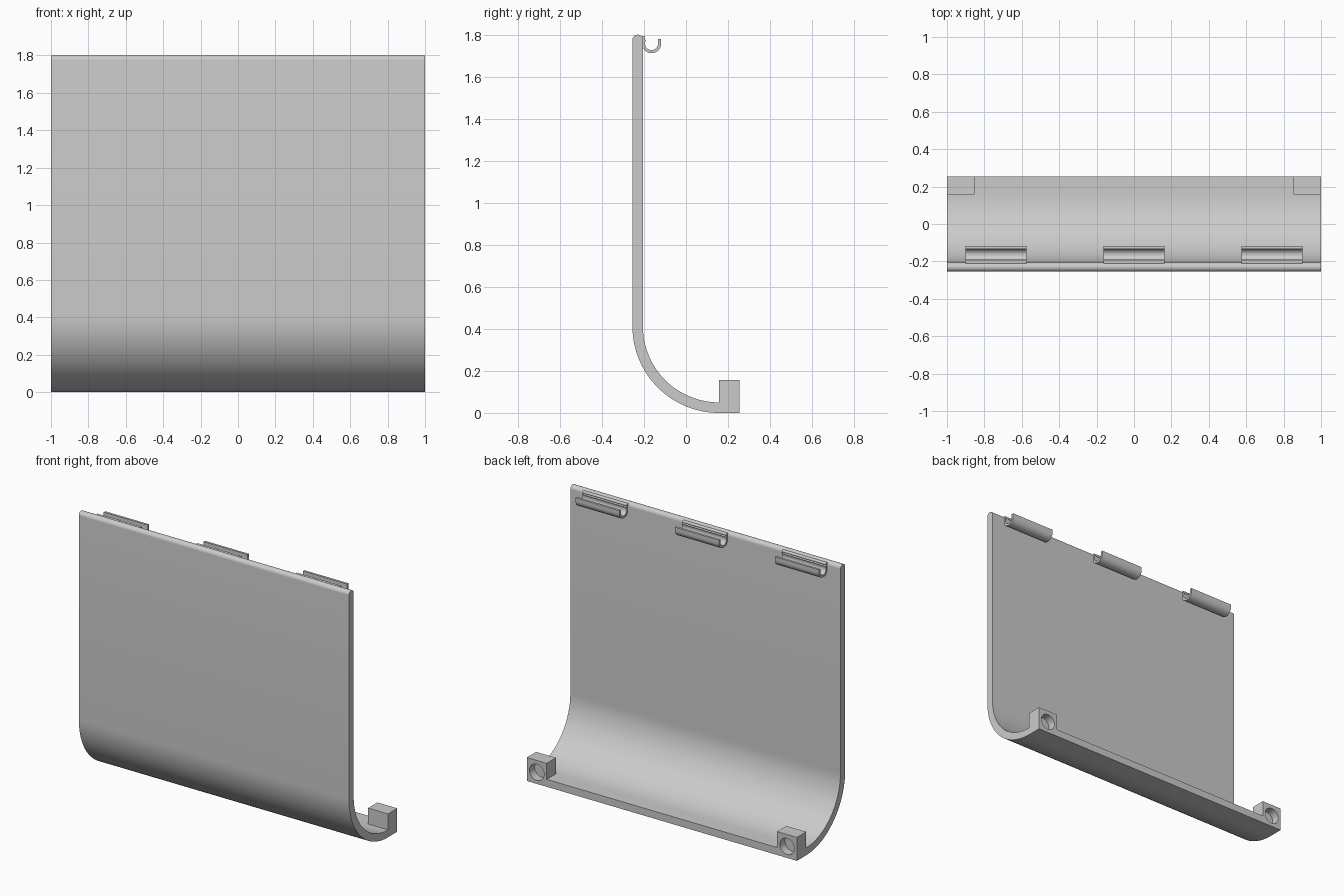
import bpy, bmesh
from math import sin, cos, pi, radians
from mathutils import Matrix

default = bpy.data.objects.get("Cube")
if default:
    bpy.data.objects.remove(default, do_unlink=True)

grey = bpy.data.materials.new("light grey plastic")
grey.use_nodes = True
colour = (0.6, 0.6, 0.6, 1)
grey.diffuse_color = colour
grey.node_tree.nodes["Principled BSDF"].inputs["Base Color"].default_value = colour


def finish(name, bm):
    bmesh.ops.recalc_face_normals(bm, faces=bm.faces)
    mesh = bpy.data.meshes.new(name)
    bm.to_mesh(mesh)
    bm.free()
    mesh.materials.append(grey)
    obj = bpy.data.objects.new(name, mesh)
    bpy.context.collection.objects.link(obj)
    return obj


def select(obj):
    bpy.ops.object.select_all(action='DESELECT')
    obj.select_set(True)
    bpy.context.view_layer.objects.active = obj


def smooth(obj):
    select(obj)
    bpy.ops.object.shade_smooth_by_angle(angle=radians(30))


def arc(cy, cz, r, start, end, n):
    angles = [radians(start + (end - start) * i / n) for i in range(n + 1)]
    return [(cy + r * cos(a), cz + r * sin(a)) for a in angles]


def extrude(name, profile, x0, x1):
    """Sweep a closed (y, z) outline along x."""
    bm = bmesh.new()
    face = bm.faces.new([bm.verts.new((x0, y, z)) for y, z in profile])
    out = bmesh.ops.extrude_face_region(bm, geom=[face])
    verts = [v for v in out["geom"] if isinstance(v, bmesh.types.BMVert)]
    bmesh.ops.translate(bm, verts=verts, vec=(x1 - x0, 0, 0))
    return finish(name, bm)


def cut(obj, cutter):
    select(obj)
    mod = obj.modifiers.new("hole", 'BOOLEAN')
    mod.operation = 'DIFFERENCE'
    mod.solver = 'EXACT'
    mod.object = cutter
    bpy.ops.object.modifier_apply(modifier=mod.name)


BACK, BEND_Y, BEND_Z, THICK, TOP = 0.255, 0.157, 0.412, 0.05, 1.8
FRONT = BEND_Y - BEND_Z
INNER = FRONT + THICK

# Tall panel with rounded top edge, curving back into a short foot
half = THICK / 2
outline = [(BACK, THICK), (BACK, 0)]
outline += arc(BEND_Y, BEND_Z, BEND_Z, 270, 180, 32)
outline += arc(FRONT + half, TOP - half, half, 180, 0, 16)
outline += arc(BEND_Y, BEND_Z, BEND_Z - THICK, 180, 270, 32)
panel = extrude("curved_panel", outline, -1, 1)

# Corner blocks with blind round sockets in their back faces
for side, label in ((-1, "right"), (1, "left")):
    x0, x1 = sorted((side, side * 0.853))
    block = extrude(label + "_corner_block",
                    [(BEND_Y, 0), (BACK, 0), (BACK, 0.157), (BEND_Y, 0.157)], x0, x1)
    bm = bmesh.new()
    place = Matrix.Translation((side * 0.9265, BACK, 0.077)) @ Matrix.Rotation(pi / 2, 4, 'X')
    bmesh.ops.create_cone(bm, cap_ends=True, segments=40, radius1=0.054,
                          radius2=0.054, depth=0.11, matrix=place)
    cutter = finish("socket_cutter", bm)
    cutter.hide_render = True
    cut(block, cutter)
    cut(panel, cutter)
    bpy.data.objects.remove(cutter, do_unlink=True)
    smooth(block)
smooth(panel)

# Three open C-shaped clips along the top of the back
CY, CZ, R, WALL = -0.164, 1.758, 0.046, 0.015
hook = arc(CY, CZ, R, 180, 360, 24)
hook += [(CY + R, 1.779), (CY + R - WALL, 1.779)]
hook += arc(CY, CZ, R - WALL, 360, 150, 28)
hook += arc(INNER + 0.002, 1.786, 0.009, -45, 90, 8)
hook += [(INNER - 0.012, 1.79), (INNER - 0.012, CZ)]
for x, label in ((-0.738, "right"), (0, "middle"), (0.738, "left")):
    smooth(extrude(label + "_clip", hook, x - 0.163, x + 0.163))
